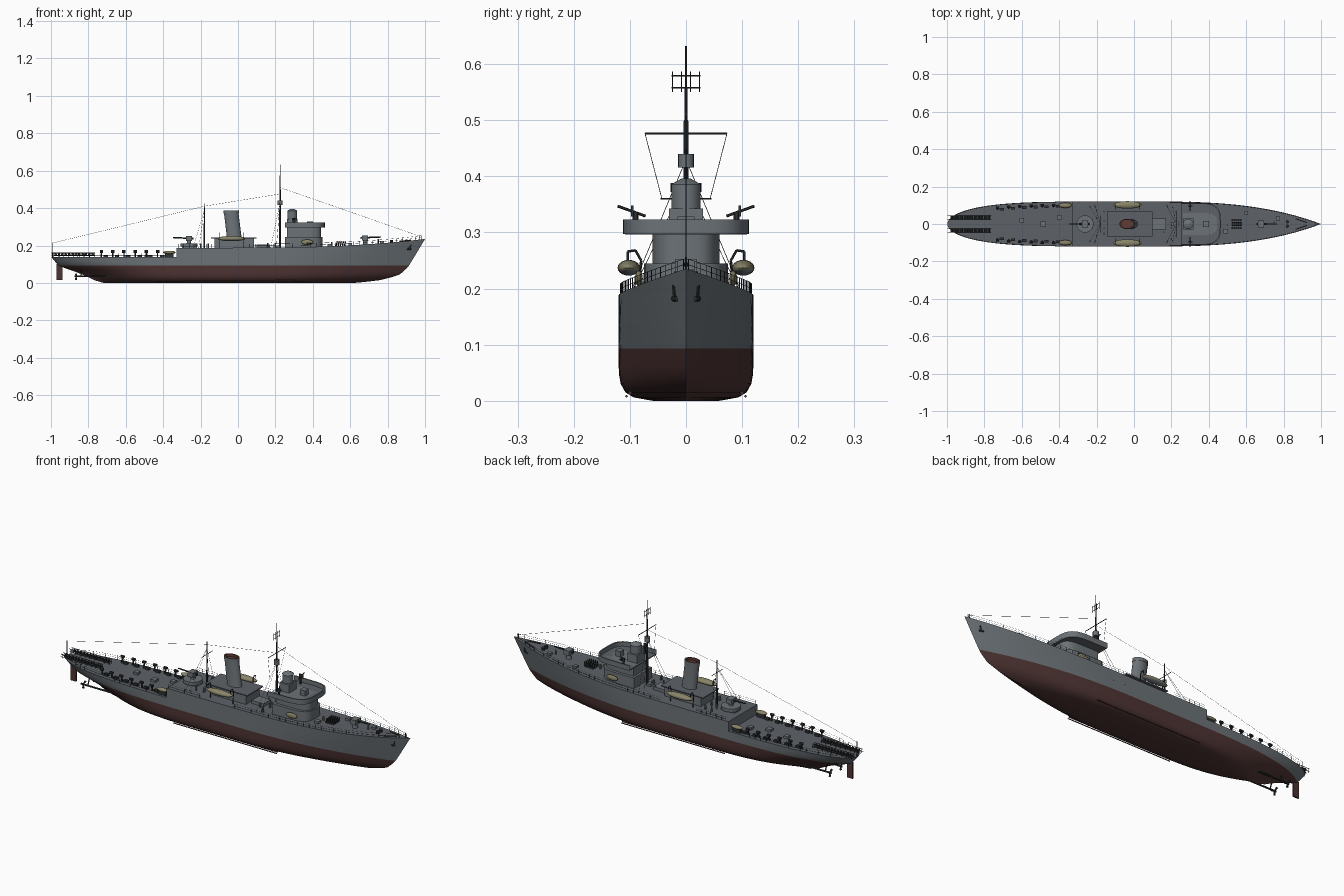
import bpy, bmesh, math, random
from mathutils import Vector, Matrix

cube = bpy.data.objects.get("Cube")
if cube:
    bpy.data.objects.remove(cube)
random.seed(3)


def material(name, rgb):
    m = bpy.data.materials.new(name)
    m.use_nodes = True
    m.diffuse_color = (*rgb, 1)
    m.node_tree.nodes["Principled BSDF"].inputs["Base Color"].default_value = (*rgb, 1)
    return m


GREY = material("ship grey", (0.15, 0.17, 0.185))
DECK = material("deck grey", (0.11, 0.122, 0.138))
RED = material("underwater red", (0.075, 0.034, 0.033))
DARK = material("dark metal", (0.03, 0.032, 0.035))
CANVAS = material("canvas beige", (0.25, 0.23, 0.14))
RUST = material("funnel red", (0.12, 0.045, 0.035))


def finish(name, bm, *mats, smooth=True):
    bmesh.ops.remove_doubles(bm, verts=bm.verts, dist=1e-5)
    bmesh.ops.recalc_face_normals(bm, faces=bm.faces)
    me = bpy.data.meshes.new(name)
    bm.to_mesh(me)
    bm.free()
    for m in mats:
        me.materials.append(m)
    ob = bpy.data.objects.new(name, me)
    bpy.context.collection.objects.link(ob)
    if smooth:
        bpy.ops.object.select_all(action='DESELECT')
        ob.select_set(True)
        bpy.context.view_layer.objects.active = ob
        bpy.ops.object.shade_smooth_by_angle(angle=math.radians(35))
    return ob


def rod(bm, a, b, r, r2=None, n=6):
    a, b = Vector(a), Vector(b)
    d = b - a
    mat = Matrix.Translation((a + b) / 2) @ d.to_track_quat('Z', 'Y').to_matrix().to_4x4()
    bmesh.ops.create_cone(bm, cap_ends=True, segments=n, radius1=r,
                          radius2=r if r2 is None else r2, depth=d.length, matrix=mat)


def box(bm, x0, x1, y0, y1, z0, z1):
    mat = Matrix.Translation(((x0 + x1) / 2, (y0 + y1) / 2, (z0 + z1) / 2))
    bmesh.ops.create_cube(bm, size=1, matrix=mat @ Matrix.Diagonal((x1 - x0, y1 - y0, z1 - z0, 1)))


def prism(bm, pts, z0, z1):
    lo = [bm.verts.new((x, y, z0)) for x, y in pts]
    hi = [bm.verts.new((x, y, z1)) for x, y in pts]
    bm.faces.new(lo)
    bm.faces.new(hi)
    for i in range(len(pts)):
        j = (i + 1) % len(pts)
        bm.faces.new((lo[i], lo[j], hi[j], hi[i]))


def table(pairs, z):
    for (a, u), (b, v) in zip(pairs, pairs[1:]):
        if z <= b:
            return u + (v - u) * max(0, z - a) / (b - a)
    return pairs[-1][1]


# Hull lines
STERN = [(0, -.72), (.015, -.77), (.04, -.82), (.06, -.87), (.08, -.93), (.093, -.96), (.14, -1)]
STEM = [(0, .62), (.01, .73), (.02, .79), (.045, .865), (.083, .908), (.14, .943), (.235, 1)]
BILGE = [(0, .5), (.006, .78), (.015, .9), (.03, .97), (.05, 1)]
LOW, BREAK = .138, -.33


def half(x, z):
    b = .12 * table(BILGE, z)
    if x > .1:
        t = min(1, (x - .1) / (table(STEM, z) - .1))
        return b * (1 - t ** table([(0, 1.8), (.093, 2.2), (.22, 3)], z))
    t = min(1, max(0, (x + .1) / (table(STERN, z) + .1)))
    return b * (1 - t ** 4) ** table([(0, 1.6), (.06, 1.1), (.1, .65), (.14, .5)], z)


def deck(x):
    return LOW if x < BREAK else .188 + .047 * max(0, (x + .1) / 1.1) ** 3


def loft(bm, rows, mats):
    vs = [[bm.verts.new(p) for p in row] for row in rows]
    for a, b, m in zip(vs, vs[1:], mats):
        for i in range(len(a) - 1):
            bm.faces.new((a[i], a[i + 1], b[i + 1], b[i])).material_index = m
    return vs


N = 56
hull, fore = bmesh.new(), bmesh.new()
for s in (1, -1):
    # Lower hull for the whole length
    rows = []
    levels = [0, .006, .015, .03, .045, .06, .075, .093, .115, LOW]
    for z in levels:
        xa, xb = table(STERN, z), table(STEM, z)
        xs = [xa + (xb - xa) * (1 - math.cos(math.pi * i / N)) / 2 for i in range(N + 1)]
        rows.append([(x, s * half(x, z), z) for x in xs])
    rows = [[(x, 0, z) for x, y, z in rows[0]]] + rows + [[(x, 0, z) for x, y, z in rows[-1]]]
    loft(hull, rows, [1] * 8 + [0, 0, 2])
    # Raised forecastle
    rows = []
    for k in range(5):
        row = []
        for i in range(N + 1):
            u = math.sin(math.pi / 2 * i / N)
            z = LOW + (deck(BREAK + u * (1 - BREAK)) - LOW) * k / 4
            x = BREAK + u * (table(STEM, z) - BREAK)
            row.append((x, s * half(x, z), z))
        rows.append(row)
    rows = [[(x, 0, z) for x, y, z in rows[0]]] + rows + [[(x, 0, z) for x, y, z in rows[-1]]]
    vs = loft(fore, rows, [0, 0, 0, 0, 0, 2])
    fore.faces.new([r[0] for r in vs])
finish("hull", hull, GREY, RED, DECK)
finish("forecastle", fore, GREY, RED, DECK)

# Rudder, shafts, propellers and bilge keels
bm = bmesh.new()
box(bm, -.97, -.938, -.004, .004, .015, .1)
for s in (1, -1):
    for i in range(12):
        x = -.3 + i * .05
        rod(bm, (x, s * .1, .014), (x + .05, s * .1, .014), .004, n=4)
        rod(bm, (x, s * .106, .008), (x + .05, s * .106, .008), .003, n=4)
finish("rudder_and_bilge_keels", bm, RED)
bm = bmesh.new()
for s in (1, -1):
    y = s * .045
    rod(bm, (-.68, y, .036), (-.875, y, .036), .0045, n=8)
    rod(bm, (-.84, y, .036), (-.84, y * .6, .085), .003)
    for k in range(3):
        a = k * math.tau / 3 + .5
        rod(bm, (-.866, y, .036), (-.866, y + .02 * math.cos(a), .036 + .02 * math.sin(a)), .003, .006, 5)
finish("propellers", bm, DARK)

# Bridge house with open curved platform
def curved(back, front, w, e=.6, n=20):
    mid = back + (front - back) * .45
    arc = []
    for i in range(n + 1):
        a = -math.pi / 2 + math.pi * i / n
        c, t = max(0, math.cos(a)), math.sin(a)
        arc.append((mid + (front - mid) * c ** e, w * math.copysign(abs(t) ** e, t)))
    return [(back, -w)] + arc + [(back, w)]


bm = bmesh.new()
prism(bm, curved(.25, .452, .075), .185, .245)
prism(bm, curved(.262, .445, .06), .245, .3)
outer, inner = curved(.25, .465, .112), curved(.25, .459, .107)
vs = loft(bm, [[(*p, z) for p in o] for o, z in
               ((outer, .297), (outer, .323), (inner, .323), (inner, .299))], [0, 0, 0])
box(bm, .262, .318, -.03, .03, .3, .343)
rod(bm, (.29, 0, .34), (.29, 0, .385), .026, n=24)
rod(bm, (.29, 0, .385), (.29, 0, .396), .028, .008, 24)
box(bm, .37, .4, -.015, .015, .3, .328)
finish("bridge", bm, GREY)
bm = bmesh.new()
prism(bm, curved(.251, .461, .109), .296, .3)
finish("bridge_floor", bm, DECK)

# Engine casing and raked funnel
bm = bmesh.new()
box(bm, -.125, .085, -.055, .055, .185, .238)
box(bm, .1, .17, -.03, .03, .185, .205)
box(bm, -.3, -.22, -.025, .025, .185, .2)
finish("engine_casing", bm, GREY)
bm = bmesh.new()
box(bm, -.145, .1, -.066, .066, .238, .243)
finish("boat_deck", bm, DECK)


def oval(x, z, k):
    return [(x + .039 * k * math.cos(a), .026 * k * math.sin(a), z)
            for a in (math.tau * i / 32 for i in range(33))]


bm = bmesh.new()
loft(bm, [oval(-.02, .24, 1.05), oval(-.021, .25, 1), oval(-.036, .372, 1), oval(-.036, .372, 1.05),
          oval(-.037, .388, 1.05), oval(-.037, .388, .85), oval(-.036, .375, .85),
          oval(-.036, .375, .01)], [0, 0, 0, 0, 1, 1, 1])
rod(bm, (.008, 0, .24), (-.004, 0, .38), .005, n=8)
finish("funnel", bm, GREY, RUST)

# Boats, rafts and davits
boats, davits = bmesh.new(), bmesh.new()
for s in (1, -1):
    for x, y, z, l, w, h in ((-.035, .102, .237, .075, .02, .014), (-.367, .1, .163, .034, .014, .009),
                             (.37, .084, .218, .032, .007, .014)):
        m = Matrix.Translation((x, s * y, z)) @ Matrix.Diagonal((l, w, h, 1))
        bmesh.ops.create_uvsphere(boats, u_segments=20, v_segments=10, radius=1, matrix=m)
    for x in (-.1, .03):
        pts = [(x, s * .085, .185), (x, s * .08, .25), (x, s * .09, .268), (x, s * .104, .266), (x, s * .104, .25)]
        for a, b in zip(pts, pts[1:]):
            rod(davits, a, b, .0022)
    box(davits, -.39, -.345, s * .1 - .008, s * .1 + .008, LOW, .156)
for f in boats.faces:
    z, big = f.calc_center_median().z, abs(f.calc_center_median().x + .035) < .08
    f.material_index = 1 if big and z < .231 else 0
finish("boats_and_rafts", boats, CANVAS, GREY)
finish("davits", davits, DARK)

# Masts, yards, lookout and aerial
bm = bmesh.new()
MX, AX = .225, -.18
rod(bm, (MX, 0, .185), (MX, 0, .5), .006, .004, 10)
rod(bm, (MX, 0, .5), (MX, 0, .632), .0028, .0015)
rod(bm, (AX, 0, .185), (AX, 0, .425), .0045, .002, 8)
rod(bm, (MX, -.073, .476), (MX, .073, .476), .0018)
rod(bm, (AX, -.045, .36), (AX, .045, .36), .0015)
for z in (.558, .579):
    rod(bm, (MX, -.026, z), (MX, .026, z), .0012)
for y in (-.024, -.008, .008, .024):
    rod(bm, (MX, y, .55), (MX, y, .587), .001)
rod(bm, (-.992, 0, LOW), (-.992, 0, .215), .0015)
rod(bm, (.972, 0, .23), (.972, 0, .256), .0015)
finish("masts", bm, DARK)
bm = bmesh.new()
rod(bm, (MX, 0, .416), (MX, 0, .44), .014, n=16)
finish("lookout", bm, GREY)

# Rigging
bm = bmesh.new()
lines = [((-.992, 0, .213), (AX, 0, .41)), ((AX, 0, .41), (MX, 0, .476)), ((MX, 0, .51), (.972, 0, .25))]
for s in (1, -1):
    lines += [((MX, s * .073, .476), (MX - .01, s * .043, .36)), ((MX, 0, .43), (MX - .05, s * .1, .19)),
              ((MX, 0, .43), (MX - .02, s * .1, .19)), ((AX, 0, .39), (AX - .06, s * .1, .187)),
              ((AX, 0, .39), (AX - .03, s * .1, .187))]
for a, b in lines:
    rod(bm, a, b, .0006, n=4)
finish("rigging", bm, DARK, smooth=False)

# Deck railings
bm = bmesh.new()
for s in (1, -1):
    for x0, x1, n in ((-.985, -.42, 18), (BREAK + .01, -.14, 6), (.06, .98, 28)):
        xs = [x0 + (x1 - x0) * i / n for i in range(n + 1)]
        base = [Vector((x, s * max(0, half(x, deck(x)) - .003), deck(x))) for x in xs]
        for p in base:
            rod(bm, p, p + Vector((0, 0, .02)), .0007, n=4)
        for a, b in zip(base, base[1:]):
            for h in (.01, .02):
                up = Vector((0, 0, h))
                rod(bm, a + up, b + up, .0005, n=4)
finish("railings", bm, DARK, smooth=False)


# Deck guns: pedestal, shield and barrel
def gun(name, x, z, d, tub):
    bm = bmesh.new()
    rod(bm, (x, 0, z - .005), (x, 0, z + .03), .014, .01, 12)
    box(bm, x - .016, x + .016, -.02, .02, z + .025, z + .05)
    if tub:
        rod(bm, (x, 0, z - .005), (x, 0, z + .012), .046, n=28)
    finish(name, bm, GREY)
    bm = bmesh.new()
    rod(bm, (x - d * .025, 0, z + .038), (x + d * .085, 0, z + .042), .005, .003, 8)
    finish(name + "_barrel", bm, DARK)


gun("fore_gun", .68, .203, 1, False)
gun("aft_gun", -.262, .2, -1, True)
bm = bmesh.new()
for s in (1, -1):
    rod(bm, (.3, s * .09, .298), (.3, s * .09, .335), .005)
    rod(bm, (.3, s * .072, .329), (.3, s * .122, .347), .0025)
    box(bm, .288, .312, s * .096 - .002, s * .096 + .002, .328, .348)
finish("wing_guns", bm, DARK)

# Depth charge racks and throwers on the aft deck
bm = bmesh.new()
for s in (1, -1):
    for y in (.026, .044):
        for z in (.146, .16):
            rod(bm, (-.997, s * y, z), (-.765, s * y, z), .0016, n=4)
        for i in range(9):
            rod(bm, (-.99 + i * .028, s * y, LOW), (-.99 + i * .028, s * y, .16), .0014, n=4)
    for i in range(12):
        x = -.975 + i * .018
        rod(bm, (x, s * .028, .152), (x, s * .042, .152), .007, n=8)
    for x in (-.73, -.67, -.61, -.55, -.49, -.43):
        y = s * (half(x, LOW) - .025)
        rod(bm, (x, y, LOW), (x, y + s * .006, .162), .004)
        rod(bm, (x - .009, y + s * .007, .168), (x + .009, y + s * .007, .168), .007, n=8)
        box(bm, x + .012, x + .034, y - .007, y + .007, LOW, .15)
finish("depth_charges", bm, DARK)

# Forward spigot mortar, anchors, winch and chains
bm = bmesh.new()
for i in range(5):
    for j in range(4):
        p = Vector((.525 + i * .011, -.021 + j * .014, .197))
        rod(bm, p, p + Vector((.006, 0, .026)), .0035)
for s in (1, -1):
    rod(bm, (.925, s * .008, deck(.92) + .003), (.865, s * .028, deck(.865) + .003), .003)
    rod(bm, (.82, s * .012, .21), (.82, s * .012, .23), .009, n=10)
    y = half(.92, .195)
    rod(bm, (.925, s * half(.925, .205), .205), (.915, s * half(.915, .182), .182), .004)
    rod(bm, (.905, s * half(.905, .182), .182), (.926, s * half(.926, .182), .182), .005)
finish("foredeck_gear", bm, DARK)

# Hatches, lockers and ventilators
bm = bmesh.new()
for x, y, w in ((-.485, 0, .014), (-.6, .02, .012), (-.4, .035, .012), (.6, .06, .01),
                (.49, -.04, .012), (.77, .03, .01), (.21, .0, .012)):
    box(bm, x - w, x + w, y - w, y + w, deck(x) - .003, deck(x) + .012)
for i in range(16):
    x, y = random.choice((-.2, -.16, .12, .16, .2, .5, .75)), random.uniform(-.09, .09)
    if abs(y) < half(x, deck(x)) - .015:
        rod(bm, (x, y, deck(x) - .002), (x, y, deck(x) + .024), .004, n=8)
finish("hatches_and_vents", bm, GREY)
